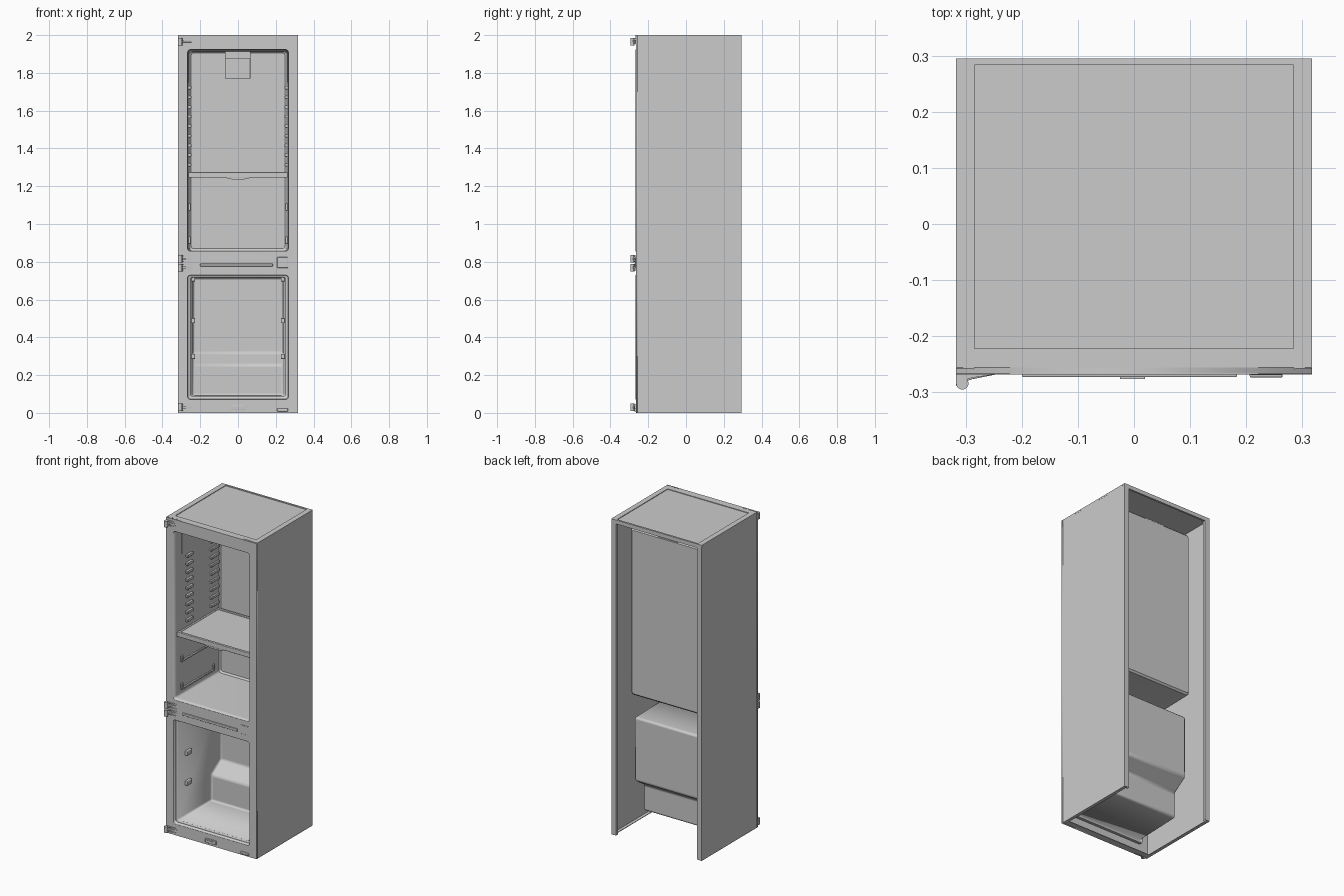
import bpy, bmesh, math
from mathutils import Matrix

if "Cube" in bpy.data.objects:
    bpy.data.objects.remove(bpy.data.objects["Cube"])

W = 0.317                      # half width of the cabinet
FRONT, BACK = -0.266, 0.295    # face frame front, rear flange


def add(name, bm, smooth=False, bevel=0, thick=0):
    bmesh.ops.recalc_face_normals(bm, faces=bm.faces)
    me = bpy.data.meshes.new(name)
    bm.to_mesh(me)
    bm.free()
    ob = bpy.data.objects.new(name, me)
    bpy.context.collection.objects.link(ob)
    if bevel:
        m = ob.modifiers.new("bevel", 'BEVEL')
        m.width, m.segments, m.limit_method = bevel, 3, 'ANGLE'
    if thick:
        m = ob.modifiers.new("sheet", 'SOLIDIFY')
        m.thickness, m.offset = thick, 0
    if smooth:
        bpy.ops.object.select_all(action='DESELECT')
        ob.select_set(True)
        bpy.context.view_layer.objects.active = ob
        bpy.ops.object.shade_smooth_by_angle(angle=math.radians(35))
    return ob


def box(name, x0, x1, y0, y1, z0, z1, bevel=0):
    bm = bmesh.new()
    bmesh.ops.create_cube(bm, size=1)
    for v in bm.verts:
        v.co = ((x0 + x1) / 2 + v.co.x * (x1 - x0), (y0 + y1) / 2 + v.co.y * (y1 - y0),
                (z0 + z1) / 2 + v.co.z * (z1 - z0))
    return add(name, bm, bevel=bevel)


def prism(name, pts, z0, z1, bevel=0):
    """Closed outline in x, y raised from z0 to z1."""
    bm = bmesh.new()
    f = bm.faces.new([bm.verts.new((x, y, z0)) for x, y in pts])
    top = bmesh.ops.extrude_face_region(bm, geom=[f])['geom']
    for v in top:
        if isinstance(v, bmesh.types.BMVert):
            v.co.z = z1
    return add(name, bm, bevel=bevel)


def round_rect(hw, z0, z1, r, n=5):
    """Rounded rectangle in x, z."""
    out = []
    for k, (cx, cz) in enumerate([(hw - r, z1 - r), (r - hw, z1 - r), (r - hw, z0 + r), (hw - r, z0 + r)]):
        for i in range(n + 1):
            a = math.pi / 2 * (k + i / n)
            out.append((cx + r * math.cos(a), cz + r * math.sin(a)))
    return out


def loft(name, sections, cap):
    """Skin between rounded rectangles (y, half width, z0, z1, radius)."""
    bm = bmesh.new()
    rings = [[bm.verts.new((x, y, z)) for x, z in round_rect(*s)] for y, *s in sections]
    for a, b in zip(rings, rings[1:]):
        for i in range(len(a)):
            j = (i + 1) % len(a)
            bm.faces.new((a[i], a[j], b[j], b[i]))
    if cap:
        bm.faces.new(rings[-1])
    return add(name, bm, smooth=True, thick=0.002)


# Outer side sheets with folded front and rear flanges
for side, s in (("left", -1), ("right", 1)):
    bm = bmesh.new()
    path = [(0.285, 0.275), (0.285, BACK - .001), (W - .001, BACK - .001), (W - .001, -0.257), (0.285, -0.257)]
    lo = [bm.verts.new((s * x, y, 0.0)) for x, y in path]
    hi = [bm.verts.new((s * x, y, 2.0)) for x, y in path]
    for i in range(len(path) - 1):
        bm.faces.new((lo[i], lo[i + 1], hi[i + 1], hi[i]))
    add(side + "_side_panel", bm, thick=0.002)
    xs = sorted((s * 0.284, s * W))
    box(side + "_top_flange", *xs, -0.256, BACK, 1.99, 2.0)
    xs = sorted((s * 0.297, s * W))
    box(side + "_bottom_flange", *xs, -0.256, BACK, 0, 0.004)

# Top: front strip, recessed panel, rear lip
box("top_front_strip", -0.284, 0.284, -0.256, -0.222, 1.99, 2.0)
box("top_panel", -0.284, 0.284, -0.222, BACK - .012, 1.99, 1.996)
box("top_rear_lip", -0.284, 0.284, BACK - .012, BACK, 1.975, 2.0)
box("bottom_front_strip", -0.3, 0.3, -0.256, -0.222, 0, 0.004)

# Face frame: flat curve with two rounded openings
UP = (0.268, 0.855, 1.925, 0.016)
LOW = (0.268, 0.07, 0.73, 0.016)
cu = bpy.data.curves.new("face_frame", 'CURVE')
cu.dimensions, cu.fill_mode, cu.extrude = '2D', 'BOTH', 0.005
for pts in ([(-W, 0), (W, 0), (W, 2), (-W, 2)], round_rect(*UP), round_rect(*LOW)):
    sp = cu.splines.new('POLY')
    sp.points.add(len(pts) - 1)
    for p, (x, z) in zip(sp.points, pts):
        p.co = (x, z, 0, 1)
    sp.use_cyclic_u = True
tmp = bpy.data.objects.new("frame_curve", cu)
bpy.context.collection.objects.link(tmp)
bpy.context.view_layer.update()
me = bpy.data.meshes.new_from_object(tmp.evaluated_get(bpy.context.evaluated_depsgraph_get()))
me.transform(Matrix.Translation((0, -0.261, 0)) @ Matrix.Rotation(math.pi / 2, 4, 'X'))
bpy.data.objects.remove(tmp)
frame = bpy.data.objects.new("face_frame", me)
bpy.context.collection.objects.link(frame)

# Fridge liner
loft("fridge_liner", [(FRONT, *UP), (-0.235, 0.265, 0.857, 1.922, 0.016),
                      (0.176, 0.258, 0.86, 1.915, 0.016), (0.186, 0.248, 0.87, 1.905, 0.012)], True)

# Freezer liner: front lip, then stepped tub over the compressor space
loft("freezer_lip", [(FRONT, *LOW), (-0.24, 0.266, 0.072, 0.728, 0.016),
                     (-0.24, 0.25, 0.086, 0.718, 0.012)], False)
bm = bmesh.new()
prof = [(-0.24, 0.718), (0.172, 0.715), (0.172, 0.315), (0.08, 0.255), (0.08, 0.09), (-0.24, 0.086)]
halves = []
for s in (-1, 1):
    vs = [bm.verts.new((s * (0.25 - 0.024 * (y + 0.24)), y, z)) for y, z in prof]
    bm.faces.new(vs)
    halves.append(vs)
for i in range(len(prof) - 1):
    a, b = halves
    bm.faces.new((a[i], a[i + 1], b[i + 1], b[i]))
add("freezer_tub", bm, smooth=True, bevel=0.012, thick=0.002)

# Shelf supports, drawer rails and freezer stops on both walls
for side, s in (("left", -1), ("right", 1)):
    def wall(name, y0, y1, z0, z1, d, x=0.263, bev=0.003):
        box(side + name, *sorted((s * (x - d), s * x)), y0, y1, z0, z1, bev)
    for i in range(9):
        z = 1.305 + i * 0.051
        wall("_shelf_rib_front", -0.15, -0.09, z, z + 0.018, 0.016)
        wall("_shelf_rib_rear", 0.09, 0.17, z, z + 0.018, 0.016)
    for z in (0.895, 1.07):
        wall("_drawer_rail", -0.2, 0.13, z, z + 0.01, 0.012)
        wall("_drawer_rail_stop", -0.2, -0.185, z, z + 0.04, 0.012)
        wall("_drawer_rail_end", 0.115, 0.13, z, z + 0.04, 0.012)
    wall("_light_cover", -0.19, -0.15, 1.75, 1.91, 0.006, 0.265, 0)
    for z in (0.285, 0.475, 0.695):
        wall("_freezer_stop", -0.18, -0.13, z, z + 0.028, 0.02, 0.248, 0.004)

# Shelf with front and rear trim and a finger grip
box("shelf_plate", -0.258, 0.258, -0.225, 0.17, 1.262, 1.27)
box("shelf_front_trim", -0.263, 0.263, -0.237, -0.22, 1.245, 1.275, 0.003)
box("shelf_rear_trim", -0.258, 0.258, 0.155, 0.172, 1.255, 1.275, 0.003)
for s in (-1, 1):
    box("shelf_side_trim", *sorted((s * 0.248, s * 0.259)), -0.225, 0.16, 1.25, 1.272)
prof = [(-0.075, 1.246), (-0.03, 1.236), (0.03, 1.236), (0.075, 1.246)]
bm = bmesh.new()
rows = [[bm.verts.new((x, y, z)) for x, z in prof] for y in (-0.237, -0.222)]
bm.faces.new(rows[0])
bm.faces.new(rows[1][::-1])
for i in range(4):
    j = (i + 1) % 4
    bm.faces.new((rows[0][i], rows[0][j], rows[1][j], rows[1][i]))
add("shelf_grip", bm)

# Air duct on the fridge rear wall
box("air_duct_cover", -0.07, 0.066, 0.14, 0.185, 1.77, 1.88, 0.003)
box("air_duct_neck", -0.07, 0.066, 0.155, 0.185, 1.88, 1.914)

# Front details
box("control_fascia", -W, W, -0.268, -0.256, 1.95, 2.0)
box("centre_bar", -0.2, 0.184, -0.273, -0.262, 0.775, 0.791, 0.003)
box("switch_cover", 0.207, 0.265, -0.269, -0.262, 0.768, 0.824, 0.002)
box("bottom_latch", -0.04, 0.035, -0.273, -0.262, 0.014, 0.04, 0.003)
box("bottom_latch_key", -0.025, 0.02, -0.276, -0.27, 0.021, 0.033)
box("bottom_stop", 0.206, 0.265, -0.274, -0.26, 0.008, 0.023, 0.004)

# Hinges: tapered bracket with stiffening plates and a pin
wedge = [(-W, -0.257), (-W, -0.288), (-0.308, -0.284), (-0.29, -0.277), (-0.24, -0.267), (-0.24, -0.257)]
for z, pin in ((1.968, -1), (0.815, 1), (0.77, -1), (0.028, 1)):
    prism("hinge_bracket", wedge, z - 0.006, z + 0.006, 0.001)
    for dz in (-0.016, 0.013):
        prism("hinge_rib", [(x, y * 0.99 if y < -0.27 else y) for x, y in wedge], z + dz, z + dz + 0.004)
    bm = bmesh.new()
    bmesh.ops.create_cone(bm, cap_ends=True, segments=20, radius1=0.011, radius2=0.011, depth=0.04,
                          matrix=Matrix.Translation((-0.306, -0.284, z + pin * 0.002)))
    add("hinge_pin", bm, smooth=True)
